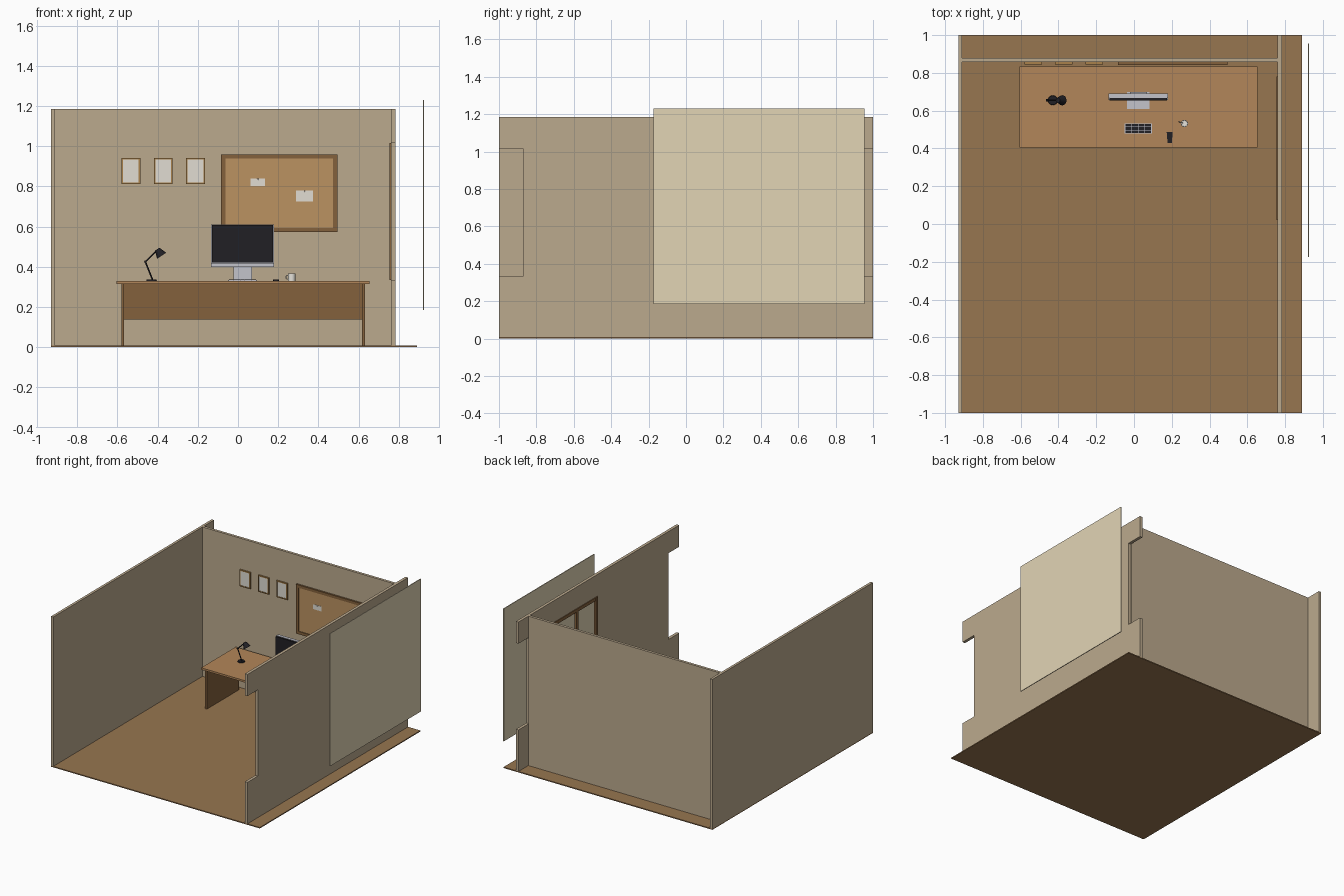
import bpy, bmesh, math
from mathutils import Vector

if "Cube" in bpy.data.objects:
    bpy.data.objects.remove(bpy.data.objects["Cube"])


def mat(name, r, g, b):
    m = bpy.data.materials.new(name)
    m.diffuse_color = (r, g, b, 1)
    m.use_nodes = True
    m.node_tree.nodes["Principled BSDF"].inputs["Base Color"].default_value = m.diffuse_color
    return m


WALL = mat("wall_paint", 0.50, 0.40, 0.27)
FLOOR = mat("floor_wood", 0.31, 0.18, 0.08)
TOP = mat("desk_wood", 0.45, 0.24, 0.10)
DARK = mat("dark_wood", 0.23, 0.12, 0.045)
CORK = mat("cork", 0.50, 0.29, 0.12)
FRAME = mat("light_wood", 0.40, 0.22, 0.07)
PAPER = mat("paper", 0.75, 0.72, 0.65)
BLACK = mat("black_plastic", 0.015, 0.014, 0.018)
SILVER = mat("silver", 0.55, 0.55, 0.60)
CREAM = mat("daylight_panel", 0.76, 0.66, 0.46)
MUG = mat("ceramic", 0.8, 0.78, 0.72)
RED = mat("pin", 0.6, 0.55, 0.5)


def finish(name, bm, m):
    me = bpy.data.meshes.new(name)
    bmesh.ops.recalc_face_normals(bm, faces=bm.faces)
    bm.to_mesh(me)
    bm.free()
    ob = bpy.data.objects.new(name, me)
    bpy.context.collection.objects.link(ob)
    if m:
        me.materials.append(m)
    return ob


def add_box(bm, x, y, z):
    vs = bmesh.ops.create_cube(bm, size=1)["verts"]
    for v in vs:
        v.co = Vector([(r[0] + r[1]) / 2 + c * (r[1] - r[0]) for r, c in zip((x, y, z), v.co)])


def box(name, x, y, z, m):
    bm = bmesh.new()
    add_box(bm, x, y, z)
    return finish(name, bm, m)


def smooth(ob):
    bpy.ops.object.select_all(action="DESELECT")
    bpy.context.view_layer.objects.active = ob
    ob.select_set(True)
    bpy.ops.object.shade_smooth_by_angle()


def cone(name, a, b, r1, r2, m, seg=24, caps=True):
    # tapered cylinder from point a to point b
    a, b = Vector(a), Vector(b)
    bm = bmesh.new()
    bmesh.ops.create_cone(bm, segments=seg, radius1=r1, radius2=r2, depth=(b - a).length, cap_ends=caps)
    bm.transform((b - a).to_track_quat("Z", "Y").to_matrix().to_4x4())
    bmesh.ops.translate(bm, verts=bm.verts, vec=(a + b) / 2)
    ob = finish(name, bm, m)
    smooth(ob)
    return ob


def wall_frame(name, x, z, w, y, m):
    # four-sided frame hung on the back wall
    bm = bmesh.new()
    for xx in ((x[0], x[0] + w), (x[1] - w, x[1])):
        add_box(bm, xx, y, z)
    for zz in ((z[0], z[0] + w), (z[1] - w, z[1])):
        add_box(bm, (x[0] + w, x[1] - w), y, zz)
    return finish(name, bm, m)


# Room shell
H = 1.185
box("floor", (-0.93, 0.89), (-1, 1), (0, 0.008), FLOOR)
box("left_wall", (-0.93, -0.91), (-1, 1), (0.008, H), WALL)
box("back_wall", (-0.91, 0.76), (0.857, 0.878), (0.008, H), WALL)
right_wall = box("right_wall", (0.76, 0.783), (-1, 1), (0.008, H), WALL)

# Window opening and the notches at both ends of the right wall
WZ = (0.335, 1.015)
for y in ((0.02, 0.78), (-1.1, -0.87), (0.87, 1.1)):
    cutter = box("cutter", (0.7, 0.85), y, WZ, None)
    cutter.hide_render = True
    mod = right_wall.modifiers.new("opening", "BOOLEAN")
    mod.object = cutter
    mod.solver = "EXACT"
    bpy.context.view_layer.objects.active = right_wall
    bpy.ops.object.modifier_apply(modifier=mod.name)
    bpy.data.objects.remove(cutter)

# Window frame with three panes, daylight panel outside
bm = bmesh.new()
for yc in (0.033, 0.273, 0.527, 0.767):
    add_box(bm, (0.754, 0.77), (yc - 0.013, yc + 0.013), WZ)
for z in ((WZ[0], WZ[0] + 0.026), (WZ[1] - 0.026, WZ[1])):
    add_box(bm, (0.755, 0.769), (0.03, 0.77), z)
finish("window_frame", bm, DARK)
box("daylight_panel", (0.920, 0.926), (-0.175, 0.955), (0.185, 1.23), CREAM)

# Desk
box("desk_top", (-0.605, 0.655), (0.405, 0.835), (0.315, 0.33), TOP)
for side, x in (("left", -0.58), ("right", 0.617)):
    box(side + "_desk_panel", (x, x + 0.014), (0.42, 0.82), (0.008, 0.315), DARK)
box("modesty_panel", (-0.566, 0.617), (0.79, 0.802), (0.137, 0.315), DARK)

# Monitor
box("monitor_body", (-0.135, 0.18), (0.668, 0.692), (0.40, 0.61), SILVER)
box("monitor_screen", (-0.130, 0.175), (0.655, 0.669), (0.422, 0.607), BLACK)
box("monitor_chin", (-0.135, 0.18), (0.657, 0.668), (0.40, 0.420), SILVER)
box("monitor_neck", (-0.022, 0.07), (0.692, 0.700), (0.335, 0.50), SILVER)
box("monitor_foot", (-0.037, 0.083), (0.608, 0.700), (0.33, 0.337), SILVER)

# Keyboard
box("keyboard_base", (-0.05, 0.095), (0.478, 0.533), (0.33, 0.334), SILVER)
bm = bmesh.new()
for i in range(12):
    for j in range(4):
        x, y = -0.046 + i * 0.01145, 0.482 + j * 0.012
        add_box(bm, (x, x + 0.0105), (y, y + 0.011), (0.334, 0.337))
finish("keyboard_keys", bm, BLACK)

# Mouse, wider at the back
bm = bmesh.new()
add_box(bm, (0.173, 0.205), (0.43, 0.487), (0.33, 0.337))
for v in bm.verts:
    if v.co.y < 0.45:
        v.co.x = 0.189 + (v.co.x - 0.189) * 0.7
finish("mouse", bm, BLACK)

# Mug: open lathe-like cup with rounded handle
bm = bmesh.new()
rings = []
for r, z in ((0.018, 0.33), (0.019, 0.366), (0.0165, 0.366), (0.0155, 0.334)):
    rings.append([bm.verts.new((0.267 + r * math.cos(k * math.tau / 24),
                                0.532 + r * math.sin(k * math.tau / 24), z)) for k in range(24)])
for a, b in zip(rings, rings[1:]):
    for k in range(24):
        bm.faces.new((a[k], a[(k + 1) % 24], b[(k + 1) % 24], b[k]))
bm.faces.new(rings[0])
bm.faces.new(rings[-1])
smooth(finish("mug", bm, MUG))
bpy.ops.mesh.primitive_torus_add(major_radius=0.010, minor_radius=0.0022, major_segments=20, minor_segments=8,
                                 location=(0.248, 0.538, 0.348), rotation=(math.pi / 2, 0, -0.3))
bpy.context.object.name = "mug_handle"
bpy.context.object.data.materials.append(MUG)
smooth(bpy.context.object)

# Desk lamp
LY = 0.655
elbow, head = (-0.461, LY, 0.425), (-0.405, LY, 0.480)
cone("lamp_base", (-0.43, LY, 0.33), (-0.43, LY, 0.338), 0.026, 0.024, BLACK)
cone("lamp_lower_arm", (-0.425, LY, 0.335), elbow, 0.004, 0.004, BLACK, 12)
cone("lamp_upper_arm", elbow, head, 0.004, 0.004, BLACK, 12)
cone("lamp_joint", (-0.461, LY - 0.006, 0.425), (-0.461, LY + 0.006, 0.425), 0.006, 0.006, BLACK, 12)
shade = cone("lamp_shade", (-0.380, LY, 0.455), (-0.402, LY, 0.488), 0.027, 0.013, BLACK)
cone("lamp_bulb", (-0.383, LY, 0.460), (-0.396, LY, 0.480), 0.009, 0.007, MUG, 12)
bm = bmesh.new()
bm.from_mesh(shade.data)
rim = max((f for f in bm.faces if len(f.verts) > 4), key=lambda f: f.calc_area())
bmesh.ops.delete(bm, geom=[rim], context="FACES_ONLY")
bm.to_mesh(shade.data)
bm.free()

# Cork board with pinned notes
wall_frame("board_frame", (-0.085, 0.495), (0.572, 0.96), 0.022, (0.843, 0.857), DARK)
box("cork_board", (-0.063, 0.473), (0.849, 0.857), (0.594, 0.938), CORK)
for i, (x0, x1, z0, z1) in enumerate(((0.063, 0.134, 0.802, 0.840), (0.288, 0.372, 0.725, 0.780))):
    xm = (x0 + x1) / 2
    box(f"note_{i}", (x0, x1), (0.847, 0.849), (z0, z1), PAPER)
    cone(f"pin_{i}", (xm, 0.848, z1 - 0.004), (xm, 0.842, z1 - 0.004), 0.004, 0.003, RED, 12)

# Three small pictures
for i in range(3):
    x = -0.58 + i * 0.161
    wall_frame(f"picture_frame_{i}", (x, x + 0.094), (0.812, 0.942), 0.008, (0.845, 0.857), FRAME)
    box(f"picture_{i}", (x + 0.008, x + 0.086), (0.849, 0.857), (0.820, 0.934), PAPER)
